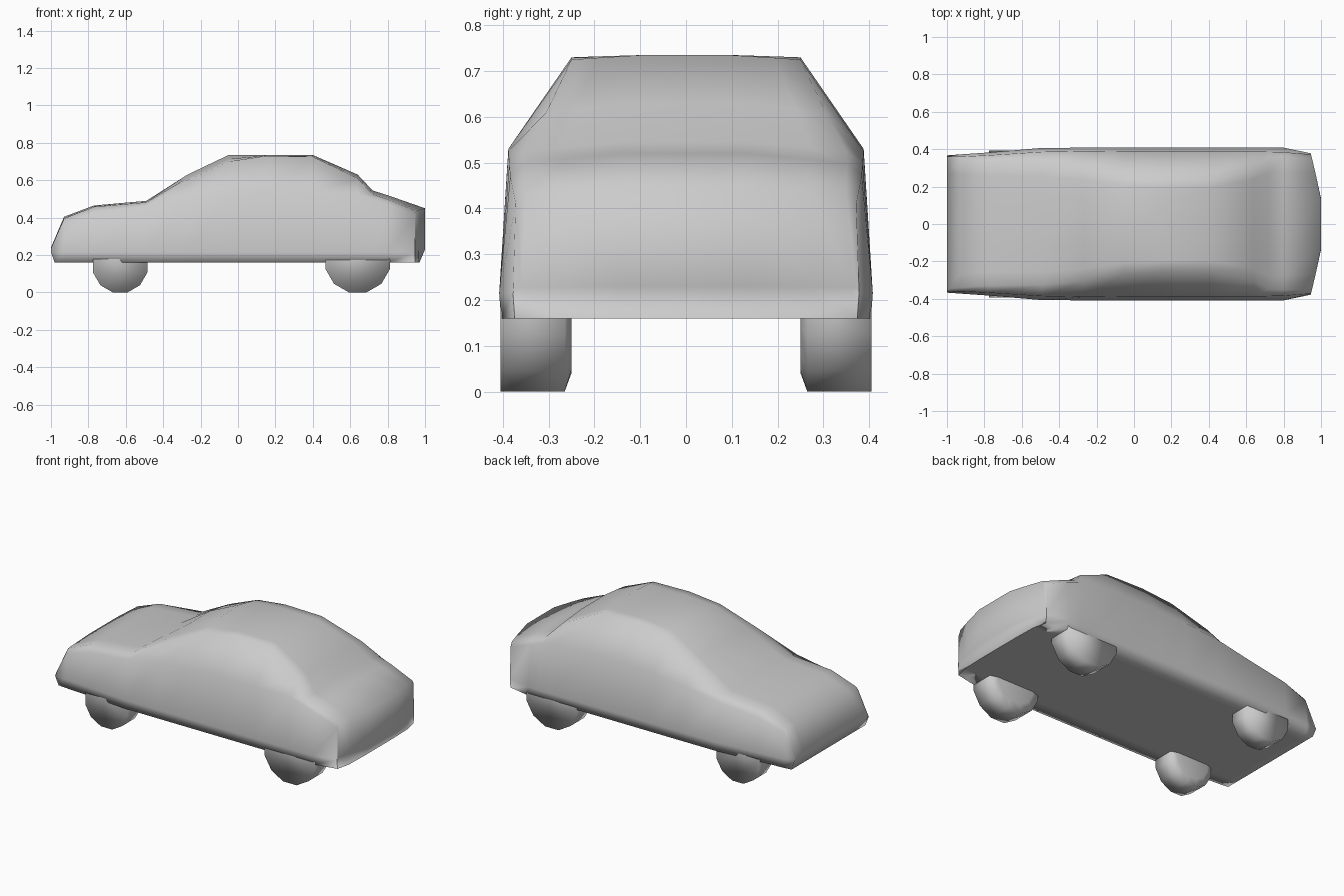
import bpy, bmesh, math

if "Cube" in bpy.data.objects:
    bpy.data.objects.remove(bpy.data.objects["Cube"])

LOW_Z, BOTTOM_Z = 0.215, 0.16
SPREAD = (-1, -0.78, -0.38, 0.38, 0.78, 1)   # positions across roof and floor

# x, centre top z, top edge y, z, belt y, z, sill half width
STATIONS = [
    (-1.00, .240, .350, .235, .360, .228, .367),
    (-0.93, .405, .340, .395, .360, .370, .372),
    (-0.77, .465, .330, .458, .368, .425, .383),
    (-0.49, .490, .325, .482, .386, .460, .407),
    (-0.27, .630, .305, .600, .390, .500, .408),
    (-0.05, .735, .265, .700, .388, .520, .408),
    (0.15, .735, .250, .730, .388, .530, .408),
    (0.40, .735, .250, .725, .388, .530, .408),
    (0.64, .630, .305, .610, .388, .525, .408),
    (0.72, .545, .350, .525, .386, .498, .408),
    (0.80, .520, .352, .498, .384, .470, .408),
    (1.00, .450, .350, .435, .372, .410, .378),
    (1.00, .230, .360, .228, .374, .225, .378),
]


def ring(bm, s):
    """One closed cross-section of the body."""
    x, zc, ye, ze, yb, zb, ys = s
    pts = [(f * ye, zc if abs(f) < 0.5 else ze + (zc - ze) * (1 - abs(f)) * 1.8)
           for f in SPREAD]
    pts += [(yb, zb), (ys, LOW_Z)]
    pts += [(-f * (ys - 0.004), BOTTOM_Z) for f in SPREAD]
    pts += [(-ys, LOW_Z), (-yb, zb)]
    verts = []
    for y, z in pts:
        dx = 0
        if x >= 0.99:   # rounded tail, tucked under at the bottom
            dx = -0.053 * max(0, (abs(y) / 0.37 - 0.4) / 0.6)
            if z <= BOTTOM_Z:
                dx = min(dx, -0.03)
        elif x <= -0.99 and z <= BOTTOM_Z:
            dx = 0.02
        verts.append(bm.verts.new((x + dx, y, z)))
    return verts


def finish(bm, name):
    bmesh.ops.recalc_face_normals(bm, faces=bm.faces)
    mesh = bpy.data.meshes.new(name)
    bm.to_mesh(mesh)
    bm.free()
    for p in mesh.polygons:
        p.use_smooth = True
    obj = bpy.data.objects.new(name, mesh)
    bpy.context.collection.objects.link(obj)
    return obj


# Body shell lofted from nose to tail
bm = bmesh.new()
rings = [ring(bm, s) for s in STATIONS]
n = len(rings[0])
for a, b in zip(rings, rings[1:]):
    for i in range(n):
        j = (i + 1) % n
        bm.faces.new((a[i], a[j], b[j], b[i]))
# End caps in vertical strips
for r in (rings[0], rings[-1]):
    top, bottom = r[0:6], r[8:14][::-1]
    bottom = sorted(bottom, key=lambda v: v.co.y)
    for i in range(5):
        bm.faces.new((top[i], top[i + 1], bottom[i + 1], bottom[i]))
    bm.faces.new((r[5], r[6], r[7], r[8]))
    bm.faces.new((r[13], r[14], r[15], r[0]))
finish(bm, "car_body")


def wheel(name, x, radius, side, outer):
    """Low-poly wheel with a bevelled inner face, cut off inside the body."""
    bm = bmesh.new()
    sides = 12
    profile = [(outer, 1.0), (0.265, 1.0), (0.25, 0.72)]
    loops = []
    for y, k in profile:
        r = radius * k / math.cos(math.pi / sides)
        loops.append([bm.verts.new((x + r * math.cos((i + .5) * math.tau / sides),
                                    side * y,
                                    radius + r * math.sin((i + .5) * math.tau / sides)))
                      for i in range(sides)])
    for a, b in zip(loops, loops[1:]):
        for i in range(sides):
            j = (i + 1) % sides
            bm.faces.new((a[i], a[j], b[j], b[i]))
    bm.faces.new(loops[0])
    bm.faces.new(loops[-1])
    bmesh.ops.bisect_plane(bm, geom=bm.verts[:] + bm.edges[:] + bm.faces[:],
                           plane_co=(0, 0, 0.18), plane_no=(0, 0, 1), clear_outer=True)
    finish(bm, name)


# Four wheels
for side, label in ((-1, "near"), (1, "far")):
    wheel("front_wheel_" + label, -0.63, 0.145, side, 0.392)
    wheel("rear_wheel_" + label, 0.64, 0.173, side, 0.405)
